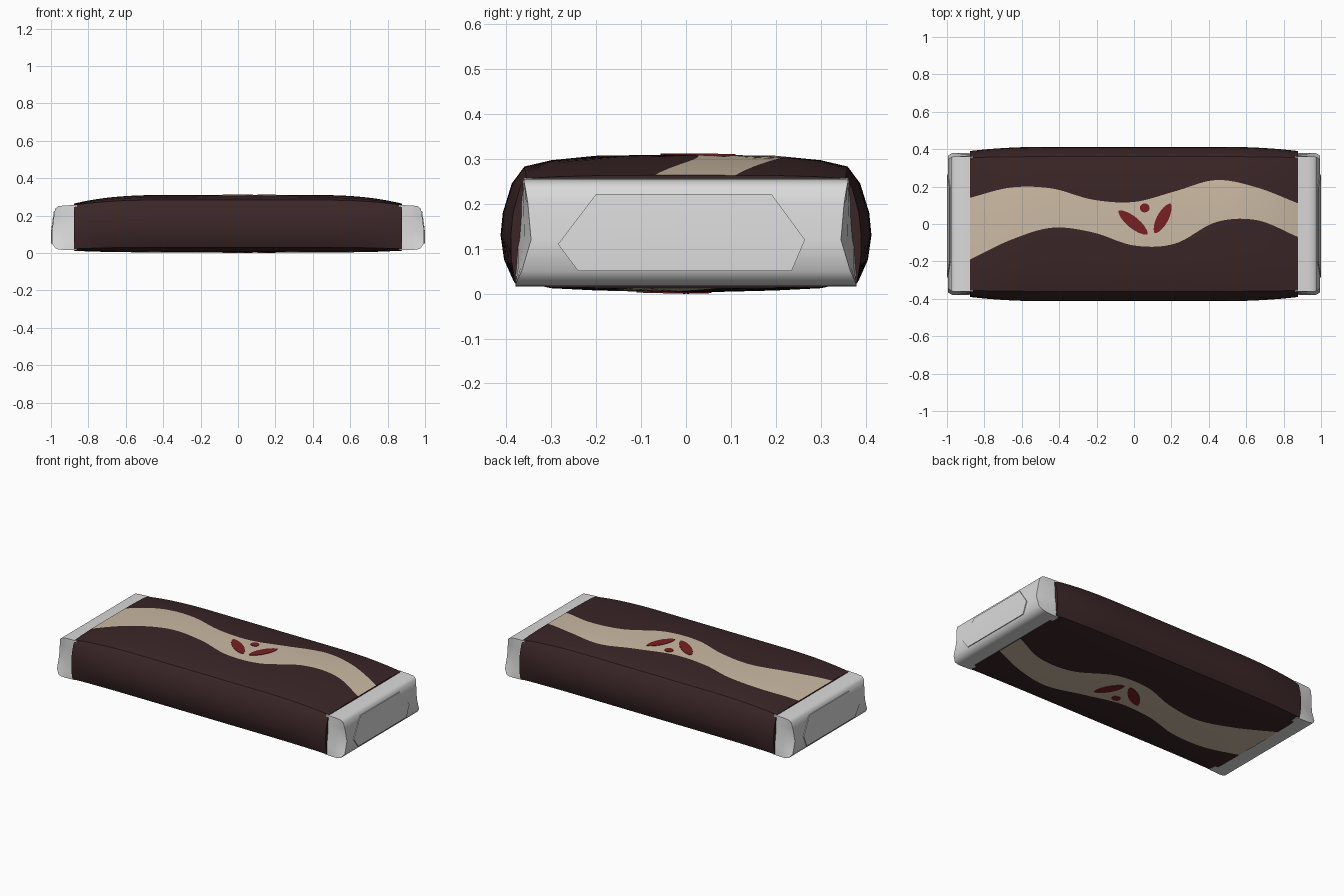
import bpy, bmesh, math

if "Cube" in bpy.data.objects:
    bpy.data.objects.remove(bpy.data.objects["Cube"])


def material(name, rgb):
    m = bpy.data.materials.new(name)
    m.diffuse_color = (*rgb, 1)
    m.use_nodes = True
    m.node_tree.nodes["Principled BSDF"].inputs["Base Color"].default_value = m.diffuse_color
    return m


BROWN = material("dark brown wrap", (0.043, 0.019, 0.020))
CREAM = material("cream band", (0.60, 0.49, 0.37))
RED = material("deep red", (0.19, 0.014, 0.016))
SILVER = material("silver foil", (0.70, 0.70, 0.70))


def finish(bm, name, mats, angle=35):
    bmesh.ops.recalc_face_normals(bm, faces=bm.faces)
    mesh = bpy.data.meshes.new(name)
    bm.to_mesh(mesh)
    bm.free()
    for m in mats:
        mesh.materials.append(m)
    ob = bpy.data.objects.new(name, mesh)
    bpy.context.collection.objects.link(ob)
    bpy.ops.object.select_all(action='DESELECT')
    ob.select_set(True)
    bpy.context.view_layer.objects.active = ob
    bpy.ops.object.shade_smooth_by_angle(angle=math.radians(angle))
    return ob


# Half cross-sections (y, z), top to bottom, at the middle and the ends
TOP = 4
MIDDLE = [(0, .31), (.2, .307), (.3, .297), (.36, .283), (.388, .245), (.408, .18),
          (.413, .13), (.405, .075), (.385, .03), (.3, .012), (.2, .007), (0, .002)]
END = [(0, .264), (.2, .263), (.3, .26), (.355, .256), (.37, .235), (.385, .18),
       (.39, .13), (.389, .075), (.38, .022), (.3, .014), (.2, .013), (0, .012)]
SLEEVE = 0.878  # half length of the printed sleeve


def section(x):
    t = min(1, max(0, (abs(x) - .42) / (SLEEVE - .42))) ** 2.4
    return [(a[0] + (b[0] - a[0]) * t, a[1] + (b[1] - a[1]) * t)
            for a, b in zip(MIDDLE, END)]


def surface_z(x, y, top):
    s = section(x)
    pts = s[:TOP] if top else s[:-TOP - 1:-1]
    y = abs(y)
    for (y0, z0), (y1, z1) in zip(pts, pts[1:]):
        if y <= y1 + 1e-6:
            return z0 + (z1 - z0) * (y - y0) / (y1 - y0)
    return pts[-1][1]


# Wavy band edges, sampled evenly along the sleeve
HIGH = [.14, .195, .19, .13, .118, .175, .235, .195, .11]
LOW = [-.19, -.085, -.02, -.045, -.115, -.105, .01, .02, -.07]


def wave(v, x):
    u = (x + SLEEVE) / (2 * SLEEVE) * 8
    i = min(7, int(u))
    t = u - i
    p1, p2 = v[i], v[i + 1]
    p0 = v[i - 1] if i else 2 * p1 - p2
    p3 = v[i + 2] if i < 7 else 2 * p2 - p1
    return .5 * (2 * p1 + (p2 - p0) * t + (2 * p0 - 5 * p1 + 4 * p2 - p3) * t * t
                 + (3 * p1 - p0 - 3 * p2 + p3) * t ** 3)


def columns(x, flip):
    lo, hi = wave(LOW, x), wave(HIGH, x)
    if flip:
        lo, hi = -hi, -lo
    return [-.3, (lo - .3) / 2, lo, (lo + hi) / 2, hi, (hi + .3) / 2, .3]


# Sleeve: lofted rings whose columns follow the band edges
bm = bmesh.new()
rings = []
N = 72
for i in range(N + 1):
    x = -SLEEVE + 2 * SLEEVE * i / N
    side = section(x)[3:9]
    pts = [(y, surface_z(x, y, True)) for y in columns(x, False)]
    pts += side
    pts += [(y, surface_z(x, y, False)) for y in reversed(columns(x, True))]
    pts += [(-y, z) for y, z in reversed(side)]
    rings.append([bm.verts.new((x, y, z)) for y, z in pts])
n = len(rings[0])
for a, b in zip(rings, rings[1:]):
    for j in range(n):
        k = (j + 1) % n
        f = bm.faces.new((a[j], a[k], b[k], b[j]))
        f.material_index = 1 if j in (2, 3, 15, 16) else 0
bm.faces.new(rings[0])
bm.faces.new(rings[-1])
finish(bm, "sleeve", [BROWN, CREAM])


# Emblem: two leaves and a dot, thin plates on the top and the underside
def plate(name, cx, cy, length, width, angle, top):
    bm = bmesh.new()
    outer, inner = [], []
    s = 1 if top else -1
    for i in range(20):
        a = 2 * math.pi * i / 20
        u = length / 2 * math.cos(a)
        v = width / 2 * math.sin(a) * (abs(math.sin(a)) ** .3 if length > .1 else 1)
        x = cx + u * math.cos(angle) - v * math.sin(angle)
        y = s * (cy + u * math.sin(angle) + v * math.cos(angle))
        z = surface_z(x, y, top)
        outer.append(bm.verts.new((x, y, z + s * .0025)))
        inner.append(bm.verts.new((x, y, z - s * .004)))
    bm.faces.new(outer)
    bm.faces.new(inner)
    for i in range(20):
        k = (i + 1) % 20
        bm.faces.new((outer[i], outer[k], inner[k], inner[i]))
    finish(bm, name, [RED])


for top in (True, False):
    where = "top" if top else "bottom"
    plate("left_leaf_" + where, -.005, .008, .20, .062, math.radians(-39), top)
    plate("right_leaf_" + where, .153, .03, .18, .062, math.radians(62), top)
    plate("dot_" + where, .057, .086, .052, .048, 0, top)

# Foil ends: rows (z, x, half width) for each station, with pinched sides
STATIONS = [
    [(.257, .86, .362), (.20, .86, .368), (.12, .86, .374), (.06, .86, .378), (.017, .86, .376)],
    [(.254, .93, .361), (.20, .93, .362), (.12, .93, .360), (.06, .93, .374), (.016, .93, .379)],
    [(.250, .962, .361), (.20, .967, .356), (.12, .972, .349), (.06, .972, .368), (.018, .955, .380)],
    [(.236, .978, .358), (.20, .984, .352), (.12, .994, .345), (.05, .994, .366), (.024, .975, .378)],
]
FLAP = [(-.24, .05), (.235, .05), (.265, .12), (.19, .222), (-.20, .222), (-.285, .11)]


def face_x(z):
    rows = STATIONS[-1]
    for (z0, x0, _), (z1, x1, _) in zip(rows, rows[1:]):
        if z >= z1:
            return x0 + (x1 - x0) * (z - z0) / (z1 - z0)
    return rows[-1][1]


for sx, name in ((-1, "left"), (1, "right")):
    bm = bmesh.new()
    grid = [[[bm.verts.new((sx * x, sy * w, z)) for sy in (-1, 1)] for z, x, w in st]
            for st in STATIONS]
    for a, b in zip(grid, grid[1:]):
        for r in (0, -1):
            bm.faces.new((a[r][0], a[r][1], b[r][1], b[r][0]))
        for r in range(4):
            for s in (0, 1):
                bm.faces.new((a[r][s], a[r + 1][s], b[r + 1][s], b[r][s]))
    for cap in (grid[0], grid[-1]):
        for p, q in zip(cap, cap[1:]):
            bm.faces.new((p[0], p[1], q[1], q[0]))
    finish(bm, name + "_foil_end", [SILVER], 40)

    # Folded flap lying on the end
    bm = bmesh.new()
    out = [bm.verts.new((sx * (face_x(z) + .005), y, z)) for y, z in FLAP]
    back = [bm.verts.new((sx * (face_x(z) - .004), y, z)) for y, z in FLAP]
    for v in (out, back):
        bm.faces.new((v[0], v[1], v[2], v[5]))
        bm.faces.new((v[5], v[2], v[3], v[4]))
    for i in range(6):
        k = (i + 1) % 6
        bm.faces.new((out[i], out[k], back[k], back[i]))
    finish(bm, name + "_foil_flap", [SILVER])
